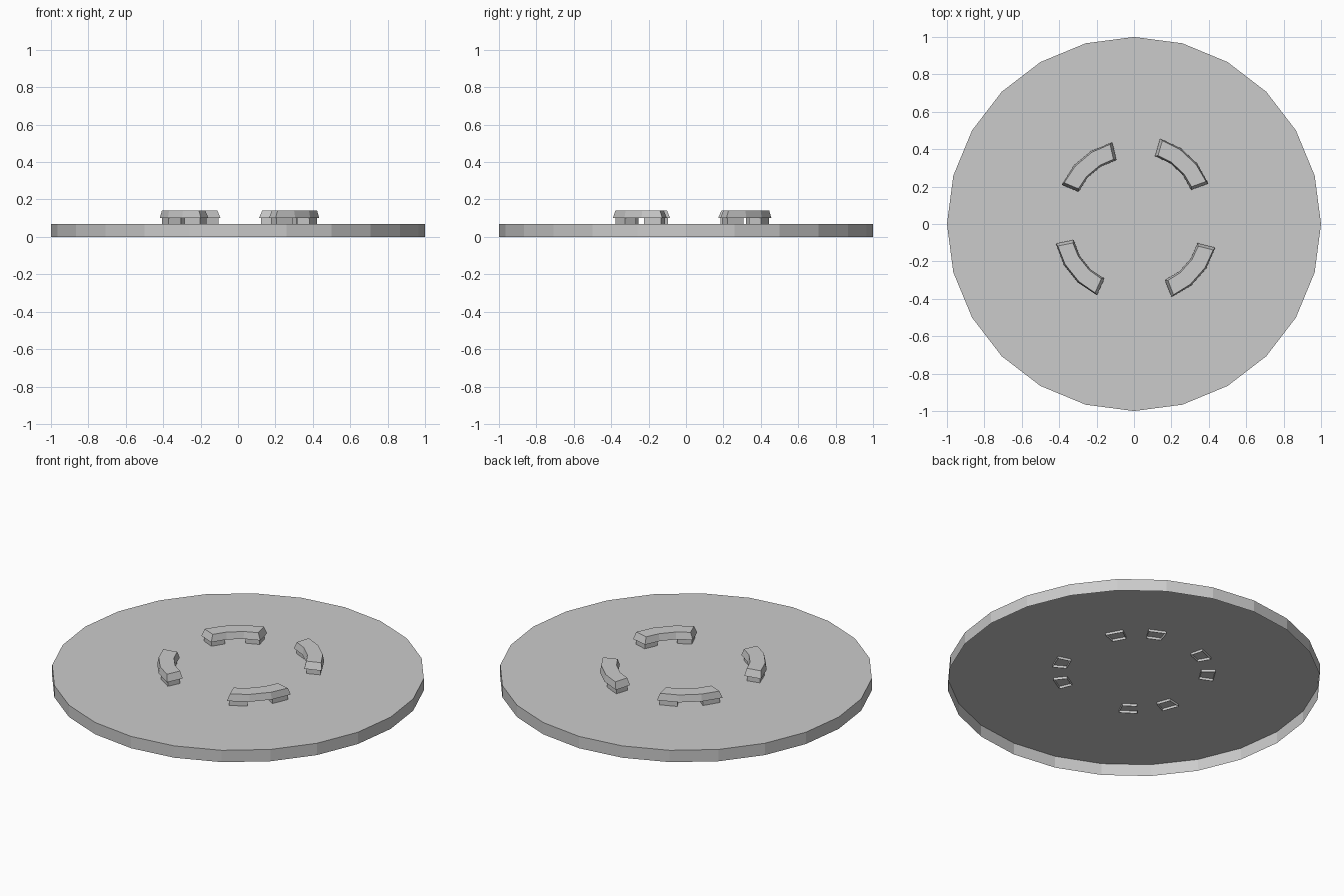
import bpy, bmesh
from math import cos, sin, radians, pi

if "Cube" in bpy.data.objects:
    bpy.data.objects.remove(bpy.data.objects["Cube"])

DECK = 0.07          # height of the platform top
SEGS = 3             # segments along each curved seat
HALF = 27            # half of the seat arc in degrees


def finish(bm, name):
    mesh = bpy.data.meshes.new(name)
    bm.to_mesh(mesh)
    bm.free()
    obj = bpy.data.objects.new(name, mesh)
    bpy.context.collection.objects.link(obj)
    return obj


def arc_outline(bm, centre, r_in, r_out, a0, a1, segs, z, end=0.0):
    """Ring of vertices around a curved strip; end shortens both tips."""
    pts = []
    steps = range(segs + 1)
    for r, order in ((r_out, steps), (r_in, reversed(steps))):
        for i in order:
            a = radians(a0 + (a1 - a0) * i / segs)
            shift = end if i == 0 else -end if i == segs else 0
            pts.append(bm.verts.new((centre[0] + r * cos(a) - shift * sin(a),
                                     centre[1] + r * sin(a) + shift * cos(a), z)))
    return pts


def bridge(bm, low, high):
    n = len(low)
    for i in range(n):
        j = (i + 1) % n
        bm.faces.new((low[i], low[j], high[j], high[i]))


def strip_cap(bm, ring, up):
    n = len(ring)
    for i in range(n // 2 - 1):
        f = [ring[i], ring[i + 1], ring[n - 2 - i], ring[n - 1 - i]]
        bm.faces.new(f if up else f[::-1])


# Round platform, open underneath
bm = bmesh.new()
rings = [[bm.verts.new((cos(k * pi / 12), sin(k * pi / 12), z)) for k in range(24)]
         for z in (0, DECK)]
bridge(bm, *rings)
bm.faces.new(rings[1])
finish(bm, "platform")

# Curved benches: arc centre and facing angle
benches = [((0.032, 0.083), 47), ((-0.028, 0.058), 130),
           ((-0.037, -0.027), 218.5), ((0.058, -0.029), 318.5)]

for n, (c, mid) in enumerate(benches, 1):
    # Tapered seat slab
    bm = bmesh.new()
    low = arc_outline(bm, c, 0.291, 0.389, mid - HALF, mid + HALF, SEGS, 0.10)
    high = arc_outline(bm, c, 0.299, 0.381, mid - HALF, mid + HALF, SEGS, 0.14, 0.015)
    bridge(bm, low, high)
    strip_cap(bm, low, False)
    strip_cap(bm, high, True)
    finish(bm, f"bench_seat_{n}")

    # Two legs, open at the bottom and sunk slightly through the deck
    bm = bmesh.new()
    for a in (mid - 25.5, mid + 10.5):
        foot = arc_outline(bm, c, 0.302, 0.378, a, a + 15, 1, DECK - 0.015)
        head = arc_outline(bm, c, 0.302, 0.378, a, a + 15, 1, 0.10)
        bridge(bm, foot, head)
    finish(bm, f"bench_legs_{n}")
